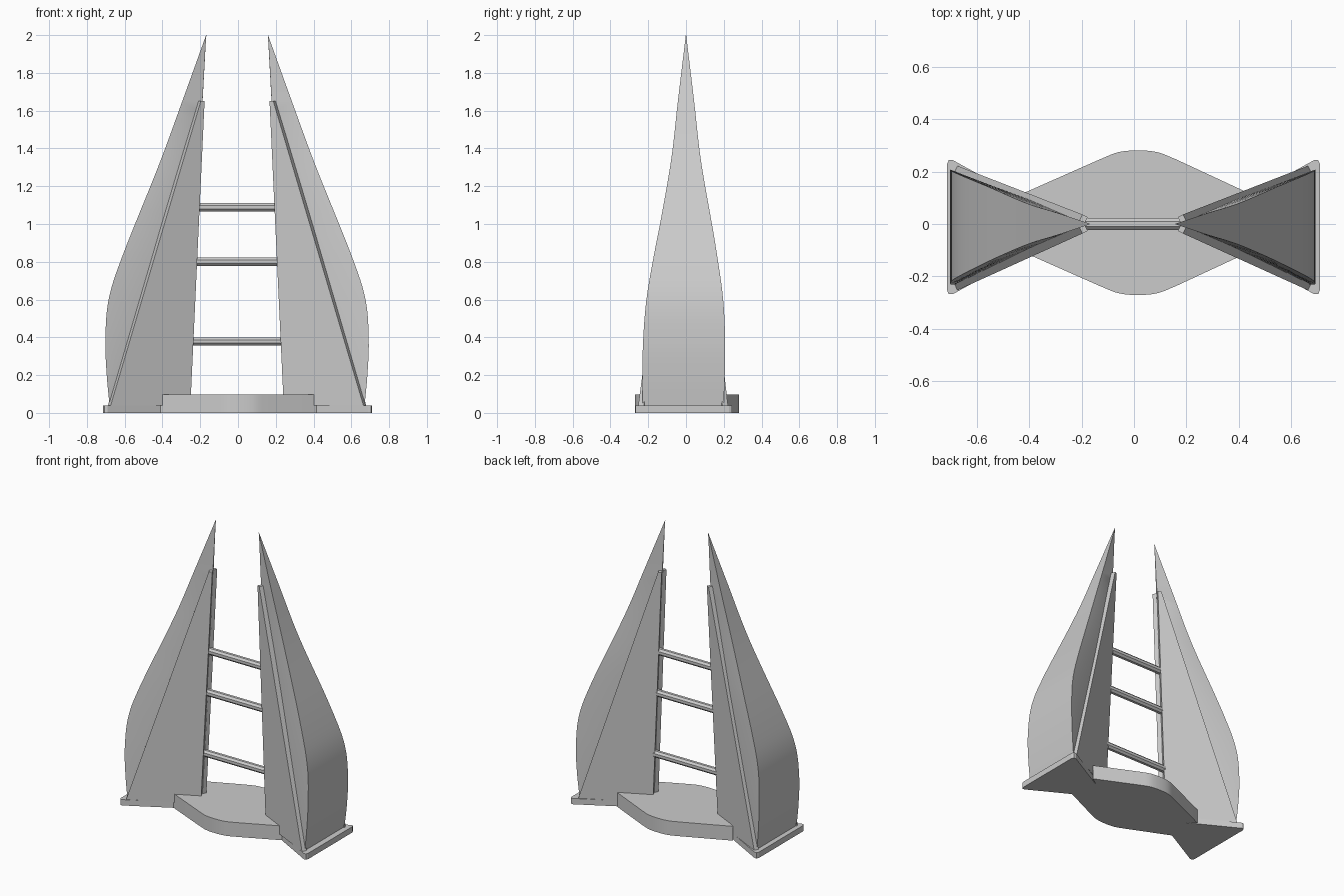
import bpy, bmesh, math
from mathutils import Vector

cube = bpy.data.objects.get("Cube")
if cube:
    bpy.data.objects.remove(cube, do_unlink=True)

grey = bpy.data.materials.new("plain grey")
grey.use_nodes = True
COLOUR = (0.6, 0.6, 0.6, 1)
grey.diffuse_color = COLOUR
grey.node_tree.nodes["Principled BSDF"].inputs["Base Color"].default_value = COLOUR


def finish(name, bm, smooth=False):
    """Turn a bmesh into a named, coloured object."""
    bmesh.ops.recalc_face_normals(bm, faces=bm.faces[:])
    mesh = bpy.data.meshes.new(name)
    bm.to_mesh(mesh)
    bm.free()
    mesh.materials.append(grey)
    ob = bpy.data.objects.new(name, mesh)
    bpy.context.collection.objects.link(ob)
    if smooth:
        bpy.ops.object.select_all(action='DESELECT')
        ob.select_set(True)
        bpy.context.view_layer.objects.active = ob
        bpy.ops.object.shade_smooth_by_angle(angle=math.radians(25))
    return ob


def loft(name, rings, smooth=False):
    """Skin closed rings of equal length and cap both ends."""
    bm = bmesh.new()
    rows = [[bm.verts.new(p) for p in ring] for ring in rings]
    n = len(rows[0])
    for a, b in zip(rows, rows[1:]):
        for i in range(n):
            j = (i + 1) % n
            bm.faces.new((a[i], a[j], b[j], b[i]))
    bm.faces.new(rows[0])
    bm.faces.new(rows[-1])
    return finish(name, bm, smooth)


def slab(name, outline, z0, z1, smooth=False):
    return loft(name, [[(x, y, z) for x, y in outline] for z in (z0, z1)], smooth)


def spline(points, steps):
    """Catmull-Rom curve through the points."""
    pts = [Vector(p) for p in points]
    pts = [2 * pts[0] - pts[1]] + pts + [2 * pts[-1] - pts[-2]]
    out = []
    for a, b, c, d in zip(pts, pts[1:], pts[2:], pts[3:]):
        for k in range(steps):
            t = k / steps
            out.append(b + (c - a) * t / 2 + (2 * a - 5 * b + 4 * c - d) * t * t / 2
                       + (3 * b - a - 3 * c + d) * t ** 3 / 2)
    return out + [pts[-2]]


# Outer edge of each sail tower: distance out, half width, height
EDGE = spline([(.675, .215, .04), (.69, .218, .2), (.697, .217, .386), (.68, .203, .6),
               (.605, .167, .836), (.415, .083, 1.31), (.29, .043, 1.65),
               (.164, .001, 2)], 6)
# Corners of the triangular side wall
FOOT = Vector((.68, .215, .04))
HEEL = Vector((.258, .006, .04))
PEAK = Vector((.183, .004, 1.65))
PEAK_OUT = Vector((.203, .014, 1.65))
TIP = Vector((.164, 0, 2))


def place(p, side):
    """Put a tower point on its side, with the slight backward sweep."""
    return (side * p[0] - .005, p[1] - .016 * max(0, 1 - p[2]), p[2])


def sail_section(edge, side):
    x, w, z = edge
    t = min(1, (z - FOOT.z) / (PEAK.z - FOOT.z))
    crease = FOOT.lerp(PEAK, t)
    inner = HEEL.lerp(PEAK, t)
    if z > PEAK.z:
        inner = PEAK.lerp(TIP, (z - PEAK.z) / (TIP.z - PEAK.z))
        crease = inner
    cx, cy = min(crease.x, x - .001), min(crease.y, w)
    ix = min(inner.x, cx - .0005)
    ring = [(x, w, z), (cx, cy, z), (ix, 0, z), (cx, -cy, z), (x, -w, z)]
    return [place(p, side) for p in ring]


for side, word in ((1, "left"), (-1, "right")):
    # Curved sail shell
    loft(word + "_sail", [sail_section(e, side) for e in EDGE], True)

    # Raised side walls
    normal = (HEEL - FOOT).cross(PEAK - FOOT).normalized()
    if normal.y < 0:
        normal = -normal
    for flip, end in ((1, "back"), (-1, "front")):
        rings = []
        for depth in (-.008, .025):
            quad = [p + normal * depth for p in (FOOT, HEEL, PEAK, PEAK_OUT)]
            for p, q in zip(quad, (FOOT, HEEL, PEAK, PEAK_OUT)):
                p.z = q.z
            rings.append([place((p.x, p.y * flip, p.z), side) for p in quad])
        loft(word + "_" + end + "_wall", rings)

    # Triangular foot plate with rounded outer corners
    half = [(.225, 0), (.67, .245), (.69, .256), (.705, .256), (.712, .24)]
    outline = half + [(x, -y) for x, y in reversed(half[1:])]
    slab(word + "_foot_plate", [(side * x - .002, y - .012) for x, y in outline], 0, .04)

# Central platform with rounded front and back, notched at the ends
arc = spline([(-.13, .247, 0), (-.06, .274, 0), (.015, .281, 0), (.09, .274, 0),
              (.16, .247, 0)], 5)
back = [(-.435, .112)] + [(p.x, p.y) for p in arc] + [(.44, .117)]
front = [(x, -y + .01) for x, y in reversed(back)]
slab("platform", back + [(.27, 0)] + front + [(-.27, 0)], 0, .098, True)

# Cross rungs between the towers
for i, (z, x0, x1) in enumerate(((.378, -.288, .255), (.8, -.265, .24), (1.088, -.243, .225))):
    rings = []
    for x, r in ((x0, .018), (x0 + .008, .024), (x1 - .008, .024), (x1, .018)):
        rings.append([(x, r * math.cos(a), z + r * math.sin(a))
                      for a in (math.pi / 4 * (k + .5) for k in range(8))])
    loft("rung_" + str(i + 1), rings)
